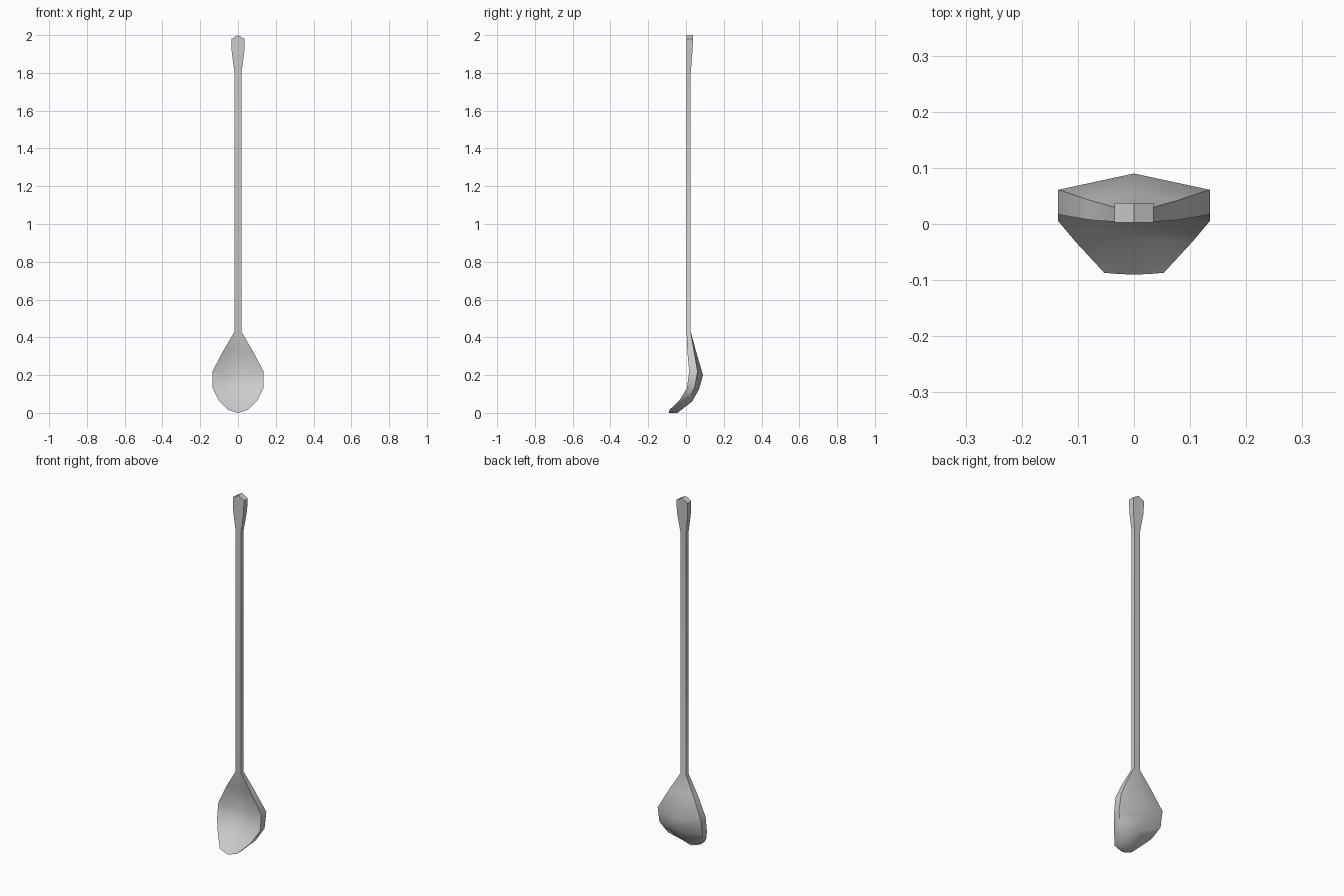
import bpy, bmesh, math

if "Cube" in bpy.data.objects:
    bpy.data.objects.remove(bpy.data.objects["Cube"])

# Cross-sections from bowl tip to handle end:
# edge z, centre z, half width, front rim y, front centre y, back rim y, back centre y
sections = [
    (0.016, 0.0, 0.053, -0.087, -0.09, -0.052, -0.045),
    (0.068, 0.06, 0.103, -0.033, -0.03, 0.012, 0.032),
    (0.132, 0.125, 0.135, 0.005, 0.022, 0.045, 0.069),
    (0.22, 0.20, 0.135, 0.017, 0.048, 0.061, 0.09),
    (0.33, 0.33, 0.077, 0.007, 0.024, 0.042, 0.052),
    (0.43, 0.43, 0.018, 0.003, 0.003, 0.025, 0.025),
    (1.80, 1.80, 0.018, 0.003, 0.003, 0.025, 0.025),
    (1.91, 1.91, 0.033, 0.003, 0.003, 0.034, 0.034),
    (1.98, 2.0, 0.035, 0.003, 0.003, 0.037, 0.037),
]


def ring(bm, z, zc, w, fr, fc, br, bc):
    """Closed spoon cross-section: hollow front, ridged back."""
    fm, zm = fr + (fc - fr) * 0.75, (z + zc) / 2
    pts = [(-w, fr, z), (-w / 2, fm, zm), (0, fc, zc), (w / 2, fm, zm),
           (w, fr, z), (w, br, z), (0, bc, zc), (-w, br, z)]
    return [bm.verts.new(p) for p in pts]


# Spoon: bowl, stem and flared end as one lofted skin
bm = bmesh.new()
rings = [ring(bm, *s) for s in sections]
for a, b in zip(rings, rings[1:]):
    for i in range(8):
        j = (i + 1) % 8
        bm.faces.new((a[i], a[j], b[j], b[i]))

# End caps, split along the centre line
for r in (rings[0], rings[-1]):
    bm.faces.new((r[0], r[1], r[2], r[6], r[7]))
    bm.faces.new((r[2], r[3], r[4], r[5], r[6]))
bmesh.ops.recalc_face_normals(bm, faces=bm.faces)

mesh = bpy.data.meshes.new("spoon")
bm.to_mesh(mesh)
bm.free()
spoon = bpy.data.objects.new("spoon", mesh)
bpy.context.collection.objects.link(spoon)

# Smooth bowl with crisp rim
bpy.context.view_layer.objects.active = spoon
spoon.select_set(True)
bpy.ops.object.shade_smooth_by_angle(angle=math.radians(45))
